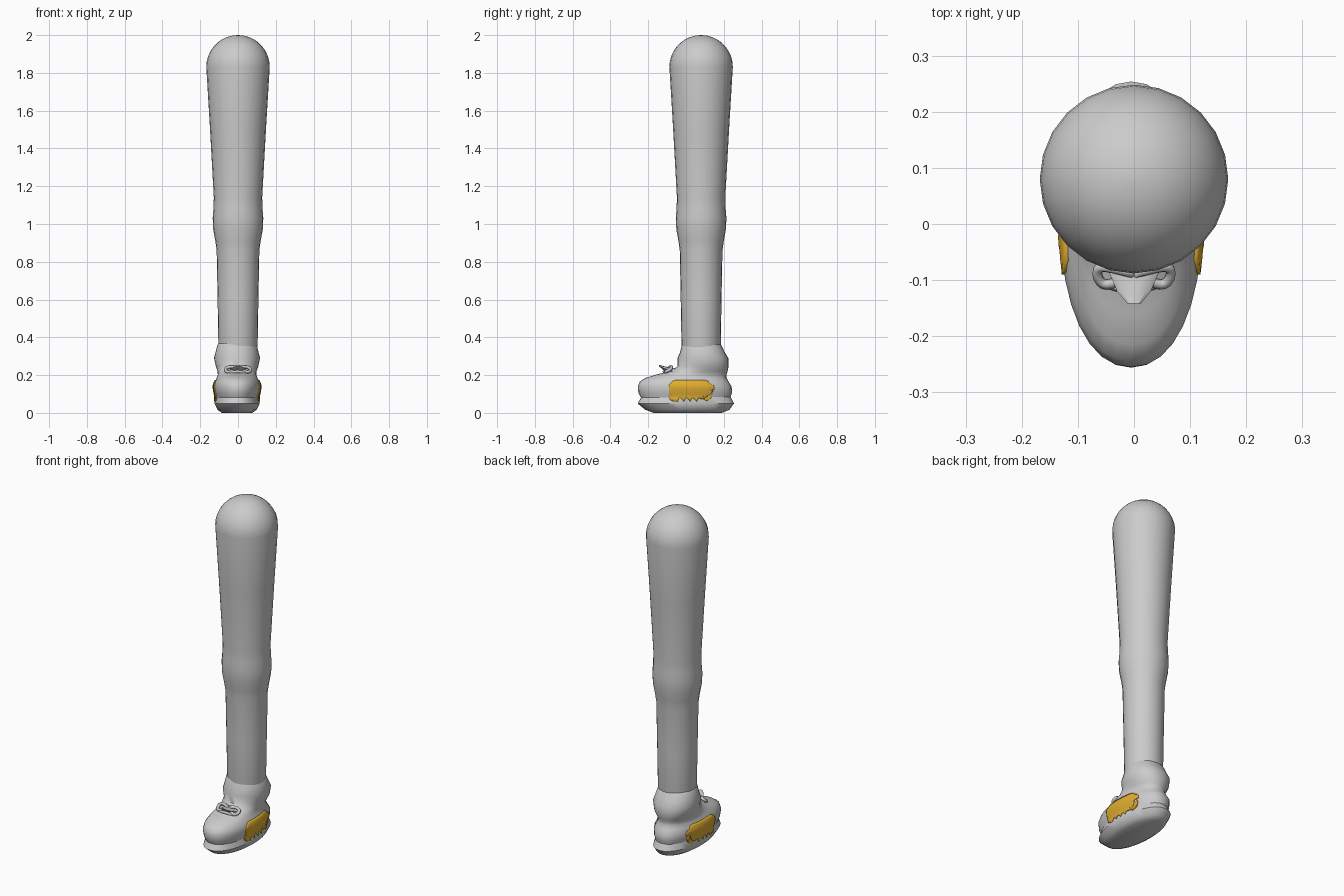
import bpy, bmesh, math

cube = bpy.data.objects.get("Cube")
if cube:
    bpy.data.objects.remove(cube)


def material(name, rgb):
    m = bpy.data.materials.new(name)
    m.use_nodes = True
    m.diffuse_color = (*rgb, 1)
    m.node_tree.nodes["Principled BSDF"].inputs["Base Color"].default_value = (*rgb, 1)
    return m


GREY = material("plain grey", (0.6, 0.6, 0.6))
GOLD = material("gold", (0.75, 0.42, 0.03))
SHIFT = -0.005  # sideways offset of the shoe


def finish(bm, name, mat, angle=60):
    bmesh.ops.recalc_face_normals(bm, faces=bm.faces)
    mesh = bpy.data.meshes.new(name)
    bm.to_mesh(mesh)
    bm.free()
    obj = bpy.data.objects.new(name, mesh)
    bpy.context.collection.objects.link(obj)
    mesh.materials.append(mat)
    bpy.ops.object.select_all(action="DESELECT")
    obj.select_set(True)
    bpy.context.view_layer.objects.active = obj
    bpy.ops.object.shade_smooth_by_angle(angle=math.radians(angle))
    return obj


def loft(name, loops, mat, angle=60):
    """Skin closed loops of equal length and cap both ends."""
    bm = bmesh.new()
    rows = [[bm.verts.new(p) for p in loop] for loop in loops]
    n = len(rows[0])
    for a, b in zip(rows, rows[1:]):
        for i in range(n):
            j = (i + 1) % n
            bm.faces.new((a[i], a[j], b[j], b[i]))
    bm.faces.new(rows[0])
    bm.faces.new(rows[-1])
    return finish(bm, name, mat, angle)


# Leg: round shin, knee and thigh, ending in a dome
profile = [(0.30, 0.095), (0.36, 0.104), (0.6, 0.108), (0.86, 0.113), (0.91, 0.12),
           (0.97, 0.131), (1.03, 0.134), (1.08, 0.13), (1.14, 0.128), (1.5, 0.148)]
dome = 0.168
for k in range(9):
    a = k * math.pi / 18 * 0.99 + 0.0
    profile.append((2 - dome + dome * math.sin(a), dome * math.cos(a)))
profile.append((2.0, 0.004))


def circle(z, r, n=24):
    return [(r * math.cos(2 * math.pi * i / n), 0.08 + r * math.sin(2 * math.pi * i / n), z)
            for i in range(n)]


loft("leg", [circle(z, r) for z, r in profile], GREY)

# Shoe: each ring is height, front, back, half width
SOLE = [(0.0, -0.17, 0.19, 0.08), (0.016, -0.215, 0.23, 0.103),
        (0.05, -0.256, 0.254, 0.12), (0.085, -0.236, 0.236, 0.112)]
UPPER = [(0.075, -0.235, 0.233, 0.11), (0.105, -0.252, 0.243, 0.12),
         (0.14, -0.255, 0.242, 0.126), (0.165, -0.245, 0.225, 0.118),
         (0.185, -0.215, 0.215, 0.108), (0.202, -0.16, 0.214, 0.102),
         (0.22, -0.09, 0.22, 0.103), (0.245, -0.045, 0.225, 0.112),
         (0.29, -0.045, 0.224, 0.122), (0.325, -0.03, 0.203, 0.113),
         (0.36, -0.022, 0.186, 0.104), (0.38, -0.01, 0.17, 0.09)]


def shoe_ring(z, front, back, width, n=32):
    mid = (front + back) / 2
    half = (back - front) / 2
    loop = []
    for i in range(n):
        a = 2 * math.pi * i / n
        s = math.sin(a)
        x = math.copysign(abs(s) ** 0.9, s) * width
        loop.append((x + SHIFT, mid + half * math.cos(a), z))
    return loop


loft("shoe_sole", [shoe_ring(*r) for r in SOLE], GREY, 40)
loft("shoe_upper", [shoe_ring(*r) for r in UPPER], GREY)


def shoe_side(y, z):
    """Half width of the shoe at a point on its side."""
    best = 0
    for rings in (SOLE, UPPER):
        for a, b in zip(rings, rings[1:]):
            if a[0] <= z <= b[0]:
                t = (z - a[0]) / (b[0] - a[0])
                _, f, k, w = [p + (q - p) * t for p, q in zip(a, b)]
                c = min(1, abs((y - (f + k) / 2) / ((k - f) / 2)))
                best = max(best, w * (1 - c * c) ** 0.45)
    return best


# Gold side patches: columns of y, bottom, top that hug the shoe
BODY = [(-0.09, 0.085, 0.145), (-0.085, 0.07, 0.155), (-0.065, 0.062, 0.172)]
for k in range(4):
    y = -0.045 + k * 0.034
    BODY += [(y, 0.06, 0.174), (y + 0.008, 0.078, 0.174), (y + 0.022, 0.074, 0.174)]
BODY += [(0.1, 0.075, 0.174), (0.118, 0.1, 0.168), (0.125, 0.118, 0.155),
         (0.14, 0.122, 0.15), (0.152, 0.125, 0.14)]
HOOK = [(0.09, 0.075, 0.09), (0.11, 0.065, 0.085), (0.13, 0.075, 0.1), (0.142, 0.1, 0.122)]


def patch(name, columns, side):
    bm = bmesh.new()
    rows = 8
    grid = []
    for y, low, high in columns:
        zs = [low + (high - low) * k / rows for k in range(rows + 1)]
        grid.append([bm.verts.new((SHIFT + side * (shoe_side(y, z) + 0.005), y, z)) for z in zs])
    for a, b in zip(grid, grid[1:]):
        for k in range(rows):
            bm.faces.new((a[k], b[k], b[k + 1], a[k + 1]))
    obj = finish(bm, name, GOLD)
    # Face the patch outward, then give it a thin body
    if obj.data.polygons[0].normal.x * side < 0:
        obj.data.flip_normals()
    solid = obj.modifiers.new("thickness", "SOLIDIFY")
    solid.thickness = 0.008
    solid.offset = -1


for label, side in (("left", 1), ("right", -1)):
    patch(label + "_patch", BODY, side)
    patch(label + "_patch_hook", HOOK, side)


# Laces: two bow loops, a crossing strap and a pointed tongue
def lace(name, points, radius, cyclic=False):
    curve = bpy.data.curves.new(name, "CURVE")
    curve.dimensions = "3D"
    curve.bevel_depth = radius
    curve.bevel_resolution = 1
    curve.resolution_u = 4
    spline = curve.splines.new("NURBS")
    spline.points.add(len(points) - 1)
    for p, co in zip(spline.points, points):
        p.co = (*co, 1)
    spline.use_cyclic_u = cyclic
    spline.use_endpoint_u = True
    spline.order_u = 3
    obj = bpy.data.objects.new(name, curve)
    bpy.context.collection.objects.link(obj)
    curve.materials.append(GREY)


for label, s in (("left", 1), ("right", -1)):
    lace(label + "_bow_loop", [(0, -0.09, 0.235), (s * 0.03, -0.08, 0.25), (s * 0.07, -0.075, 0.235),
                               (s * 0.06, -0.11, 0.215), (s * 0.03, -0.105, 0.222)], 0.009, True)
lace("lace_strap", [(-0.095, -0.08, 0.178), (-0.06, -0.105, 0.208), (0, -0.12, 0.222),
                    (0.05, -0.105, 0.208), (0.085, -0.08, 0.178)], 0.008)


def tongue_ring(y, z, width, height):
    return [(width * math.cos(i * math.pi / 4), y, z + height * math.sin(i * math.pi / 4))
            for i in range(8)]


loft("shoe_tongue", [tongue_ring(-0.03, 0.215, 0.06, 0.02), tongue_ring(-0.085, 0.225, 0.045, 0.015),
                     tongue_ring(-0.12, 0.238, 0.03, 0.01), tongue_ring(-0.142, 0.25, 0.012, 0.004)],
     GREY, 35)
